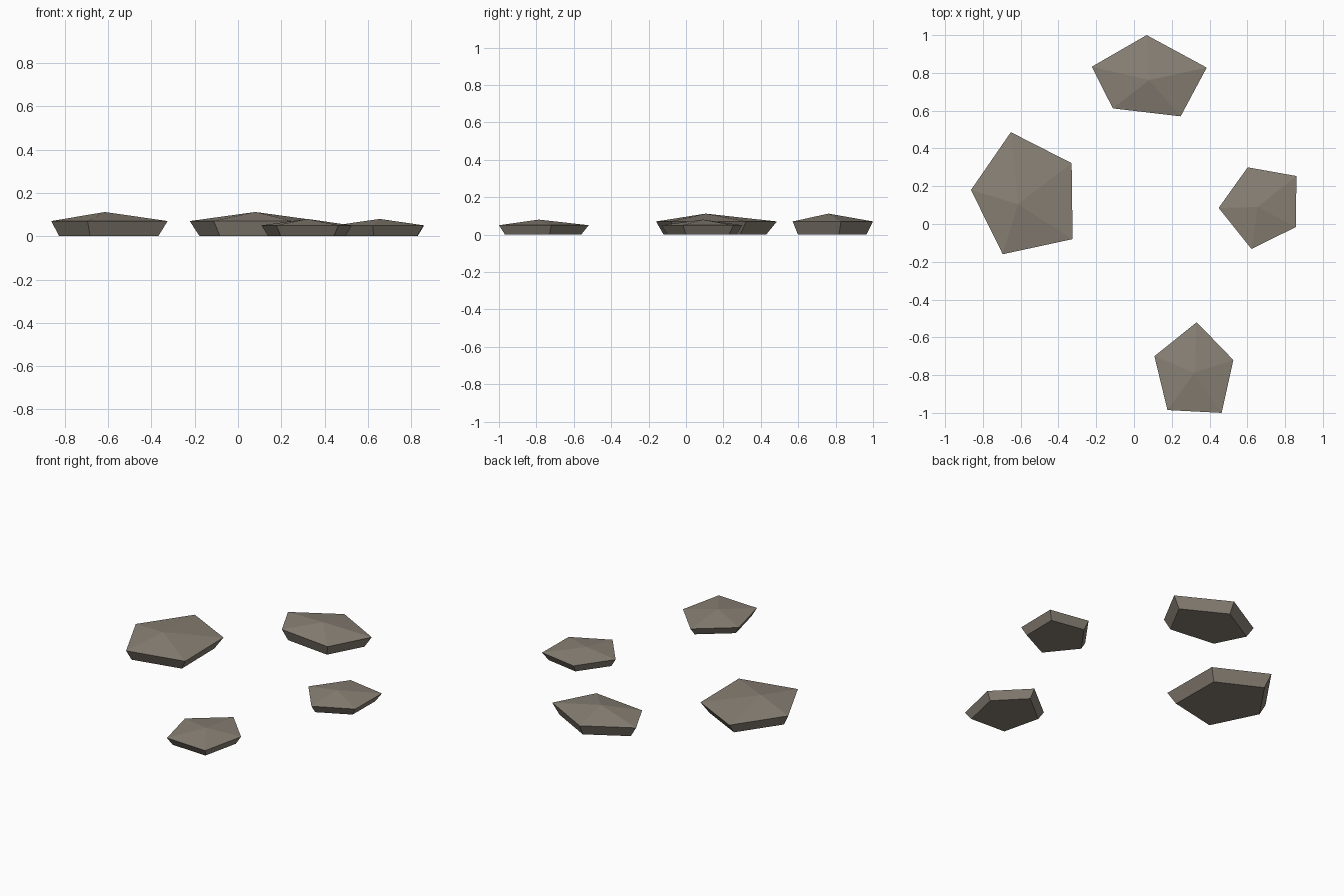
import bpy
import bmesh

if "Cube" in bpy.data.objects:
    bpy.data.objects.remove(bpy.data.objects["Cube"])

stone_mat = bpy.data.materials.new("warm grey stone")
stone_mat.diffuse_color = (0.25, 0.22, 0.18, 1)
stone_mat.use_nodes = True
stone_mat.node_tree.nodes["Principled BSDF"].inputs["Base Color"].default_value = stone_mat.diffuse_color


def stone(name, outline, apex, rim_z, apex_z, taper=0.85):
    """Five-sided stepping stone: undercut sides, low faceted peak on top."""
    bm = bmesh.new()
    ax, ay = apex
    base = [bm.verts.new((ax + (x - ax) * taper, ay + (y - ay) * taper, 0)) for x, y in outline]
    rim = [bm.verts.new((x, y, rim_z)) for x, y in outline]
    peak = bm.verts.new((ax, ay, apex_z))
    bm.faces.new(base)
    n = len(outline)
    for i in range(n):
        j = (i + 1) % n
        bm.faces.new((base[i], base[j], rim[j], rim[i]))
        bm.faces.new((rim[i], rim[j], peak))
    bmesh.ops.recalc_face_normals(bm, faces=bm.faces)
    mesh = bpy.data.meshes.new(name)
    bm.to_mesh(mesh)
    bm.free()
    mesh.materials.append(stone_mat)
    bpy.context.collection.objects.link(bpy.data.objects.new(name, mesh))


# Two large stones
stone("left_stone", [(-0.863, 0.18), (-0.652, 0.486), (-0.33, 0.322),
                     (-0.325, -0.08), (-0.695, -0.16)], (-0.615, 0.105), 0.07, 0.112)
stone("back_stone", [(-0.223, 0.833), (0.067, 1.0), (0.385, 0.828),
                     (0.247, 0.57), (-0.112, 0.612)], (0.08, 0.762), 0.07, 0.112)

# Two small stones
stone("right_stone", [(0.448, 0.085), (0.602, 0.3), (0.86, 0.254),
                      (0.857, -0.016), (0.622, -0.132)], (0.654, 0.09), 0.05, 0.08)
stone("front_stone", [(0.332, -0.52), (0.108, -0.7), (0.177, -0.985),
                      (0.464, -1.0), (0.526, -0.72)], (0.32, -0.787), 0.05, 0.08)
